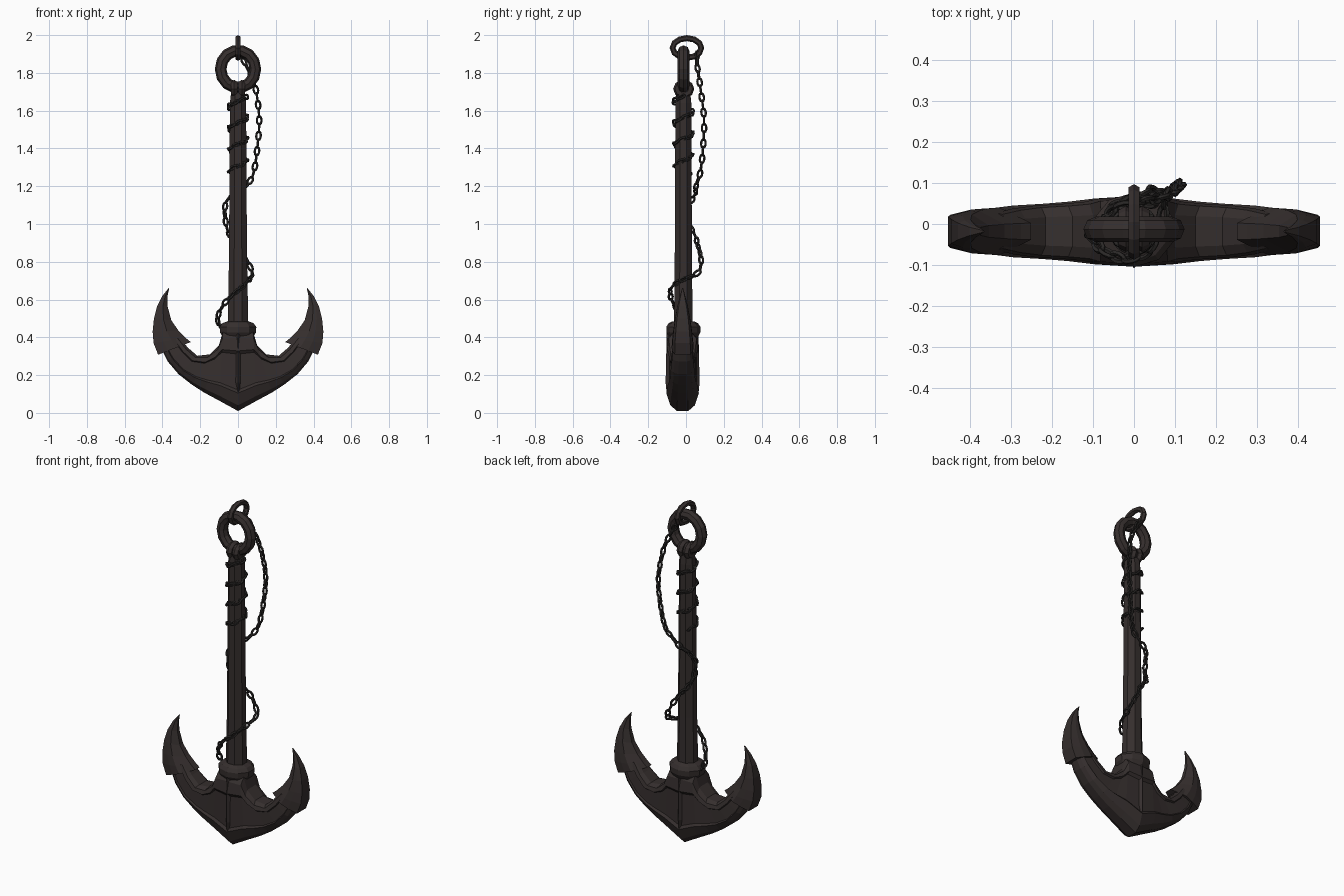
import bpy, bmesh, math
from mathutils import Vector, Matrix

if "Cube" in bpy.data.objects:
    bpy.data.objects.remove(bpy.data.objects["Cube"])

CY = -0.018  # depth centre of the iron body


def material(name, rgb):
    m = bpy.data.materials.new(name)
    m.diffuse_color = (*rgb, 1)
    m.use_nodes = True
    m.node_tree.nodes["Principled BSDF"].inputs["Base Color"].default_value = m.diffuse_color
    return m


IRON = material("dark brown iron", (0.036, 0.028, 0.027))
CHAIN = material("dark chain iron", (0.024, 0.022, 0.021))


def finish(bm, name, mat):
    bmesh.ops.recalc_face_normals(bm, faces=bm.faces[:])
    me = bpy.data.meshes.new(name)
    bm.to_mesh(me)
    bm.free()
    me.materials.append(mat)
    ob = bpy.data.objects.new(name, me)
    bpy.context.collection.objects.link(ob)
    return ob


def skin(bm, loops, closed=False):
    """Join equal-sized rings of points into a tube."""
    rings = [[bm.verts.new(p) for p in lp] for lp in loops]
    n, k = len(rings[0]), len(rings)
    for i in range(k if closed else k - 1):
        a, b = rings[i], rings[(i + 1) % k]
        for j in range(n):
            bm.faces.new((a[j], a[(j + 1) % n], b[(j + 1) % n], b[j]))
    if not closed:
        bm.faces.new(rings[0])
        bm.faces.new(rings[-1])


def blade(name, stations, section, side):
    """Loft stations (outer x,z, inner x,z, half depth) with a section of (fraction, depth)."""
    outline = section + [(f, -d) for f, d in reversed(section)]
    loops = []
    for xo, zo, xi, zi, t in stations:
        loops.append([(side * (xo + (xi - xo) * f), CY + d * t, zo + (zi - zo) * f)
                      for f, d in outline])
    bm = bmesh.new()
    skin(bm, loops)
    return finish(bm, name, IRON)


def turned(name, rings, sides=8):
    """Vertical faceted part from (z, rx, ry) rings."""
    bm = bmesh.new()
    loops = []
    for z, rx, ry in rings:
        c = math.cos(math.pi / sides)
        loops.append([(rx / c * math.cos(a), CY + 0.004 + ry / c * math.sin(a), z)
                      for a in (2 * math.pi * (j + 0.5) / sides for j in range(sides))])
    skin(bm, loops)
    return finish(bm, name, IRON)


def add_link(bm, M, ru, rv, tube, n, m):
    """Oval ring in the local u-v plane of M."""
    loops = []
    for i in range(n):
        a = 2 * math.pi * i / n
        d = Vector((math.cos(a) / ru, math.sin(a) / rv, 0)).normalized()
        c = Vector((ru * math.cos(a), rv * math.sin(a), 0))
        loops.append([M @ (c + d * tube * math.cos(b) + Vector((0, 0, tube * math.sin(b))))
                      for b in (2 * math.pi * j / m for j in range(m))])
    skin(bm, loops, closed=True)


def oval_ring(name, centre, axis_u, axis_v, ru, rv, tube, n=14, m=8):
    u, v = Vector(axis_u), Vector(axis_v)
    M = Matrix.Translation(centre) @ Matrix((u, v, u.cross(v))).transposed().to_4x4()
    bm = bmesh.new()
    add_link(bm, M, ru, rv, tube, n, m)
    return finish(bm, name, IRON)


def chain(name, pts, pitch=0.041, ru=0.023, rv=0.0115, tube=0.0065):
    """Alternating links spaced evenly along a polyline."""
    pts = [Vector(p) for p in pts]
    bm = bmesh.new()
    left, k = 0.0, 0
    for a, b in zip(pts, pts[1:]):
        seg = (b - a).length
        u = (b - a).normalized()
        while left < seg:
            pos = a + u * left
            out = Vector((pos.x, pos.y - CY, 0)).normalized()
            v = u.cross(out).normalized()
            w = u.cross(v)
            s, c = math.sin(math.radians(45 + 90 * k)), math.cos(math.radians(45 + 90 * k))
            v2, w2 = v * c + w * s, w * c - v * s
            M = Matrix.Translation(pos) @ Matrix((u, v2, w2)).transposed().to_4x4()
            add_link(bm, M, ru, rv, tube, 10, 5)
            left += pitch
            k += 1
        left -= seg
    return finish(bm, name, CHAIN)


def smooth_path(p, steps=6):
    """Catmull-Rom curve through the points."""
    p = [Vector(q) for q in p]
    p = [p[0]] + p + [p[-1]]
    out = []
    for i in range(1, len(p) - 2):
        a, b, c, d = p[i - 1:i + 3]
        for s in range(steps):
            t = s / steps
            out.append(0.5 * (2 * b + (c - a) * t + (2 * a - 5 * b + 4 * c - d) * t * t
                              + (3 * b - a - 3 * c + d) * t ** 3))
    return out + [p[-1]]


# shank and collar
turned("shank", [(0.40, 0.056, 0.05), (0.75, 0.049, 0.046), (1.2, 0.045, 0.044),
                 (1.64, 0.043, 0.042), (1.70, 0.036, 0.036)])
turned("collar", [(0.395, 0.075, 0.07), (0.425, 0.095, 0.085), (0.455, 0.097, 0.086),
                  (0.475, 0.082, 0.074), (0.485, 0.055, 0.055)], 10)

# arms with a recessed panel along each face, and barbed flukes
arm = [(0, 0.01, 0, 0.44, 0.086), (0.10, 0.065, 0.08, 0.43, 0.08),
       (0.18, 0.108, 0.10, 0.36, 0.072), (0.245, 0.15, 0.15, 0.31, 0.067),
       (0.315, 0.205, 0.215, 0.302, 0.063), (0.372, 0.272, 0.265, 0.345, 0.056),
       (0.415, 0.36, 0.31, 0.40, 0.045)]
arm_section = [(0, 0.35), (0.07, 0.75), (0.22, 1), (0.26, 0.86), (0.70, 0.86),
               (0.74, 1), (0.9, 0.92), (1, 0.55)]
fluke = [(0.423, 0.308, 0.25, 0.375, 0.058), (0.447, 0.37, 0.275, 0.395, 0.056),
         (0.452, 0.43, 0.315, 0.435, 0.05), (0.445, 0.50, 0.353, 0.49, 0.041),
         (0.428, 0.565, 0.373, 0.565, 0.028), (0.40, 0.62, 0.373, 0.62, 0.014),
         (0.367, 0.661, 0.364, 0.659, 0.003)]
fluke_section = [(0, 0.72), (0.3, 0.95), (0.55, 1), (1, 0.35)]
for side, label in ((-1, "left"), (1, "right")):
    blade(label + "_arm", arm, arm_section, side)
    blade(label + "_fluke", fluke, fluke_section, side)

# raised ridge down the middle of the crown, front and back
bm = bmesh.new()
skin(bm, [[(-w, CY - d * 0.7, z), (0, CY - d, z), (w, CY - d * 0.7, z),
           (w, CY + d * 0.7, z), (0, CY + d, z), (-w, CY + d * 0.7, z)]
          for z, w, d in ((0.10, 0.008, 0.084), (0.16, 0.02, 0.09), (0.43, 0.026, 0.084))])
finish(bm, "crown_ridge", IRON)

# top ring, shank eye and shackle
oval_ring("top_ring", (0, -0.013, 1.82), (1, 0, 0), (0, 0, 1), 0.092, 0.098, 0.031, 14)
for i, x in enumerate((-0.02, 0.02)):
    oval_ring("shank_eye_%d" % (i + 1), (x, -0.012, 1.715), (0, 1, 0), (0, 0, 1),
              0.036, 0.03, 0.02, 10, 6)
oval_ring("shackle", (0, 0.005, 1.932), (0, 1, 0), (0, 0, 1), 0.076, 0.052, 0.016, 12, 6)

# chain wound tightly round the upper shank
turns = 3.6
wrap = []
for i in range(90):
    f = i / 89
    a = math.radians(150) + f * turns * 2 * math.pi
    wrap.append((0.046 * math.cos(a), CY + 0.004 + 0.047 * math.sin(a), 1.27 + 0.41 * f))
chain("wrapped_chain", wrap)

# loose chain hanging from the shackle down to the collar
chain("hanging_chain", smooth_path([
    (0.01, 0.06, 1.895), (0.045, 0.06, 1.835), (0.09, 0.075, 1.73), (0.112, 0.095, 1.56),
    (0.102, 0.09, 1.40), (0.082, 0.075, 1.27), (0.05, 0.055, 1.21), (0, 0.05, 1.165),
    (-0.05, 0.035, 1.135), (-0.07, 0.01, 1.08), (-0.063, 0.015, 1.00), (-0.045, 0.045, 0.945),
    (0, 0.062, 0.89), (0.045, 0.08, 0.81), (0.075, 0.06, 0.74), (0.055, -0.03, 0.70),
    (0.015, -0.078, 0.66), (-0.045, -0.08, 0.61), (-0.09, -0.05, 0.55),
    (-0.108, -0.02, 0.49), (-0.085, -0.01, 0.45)]))
